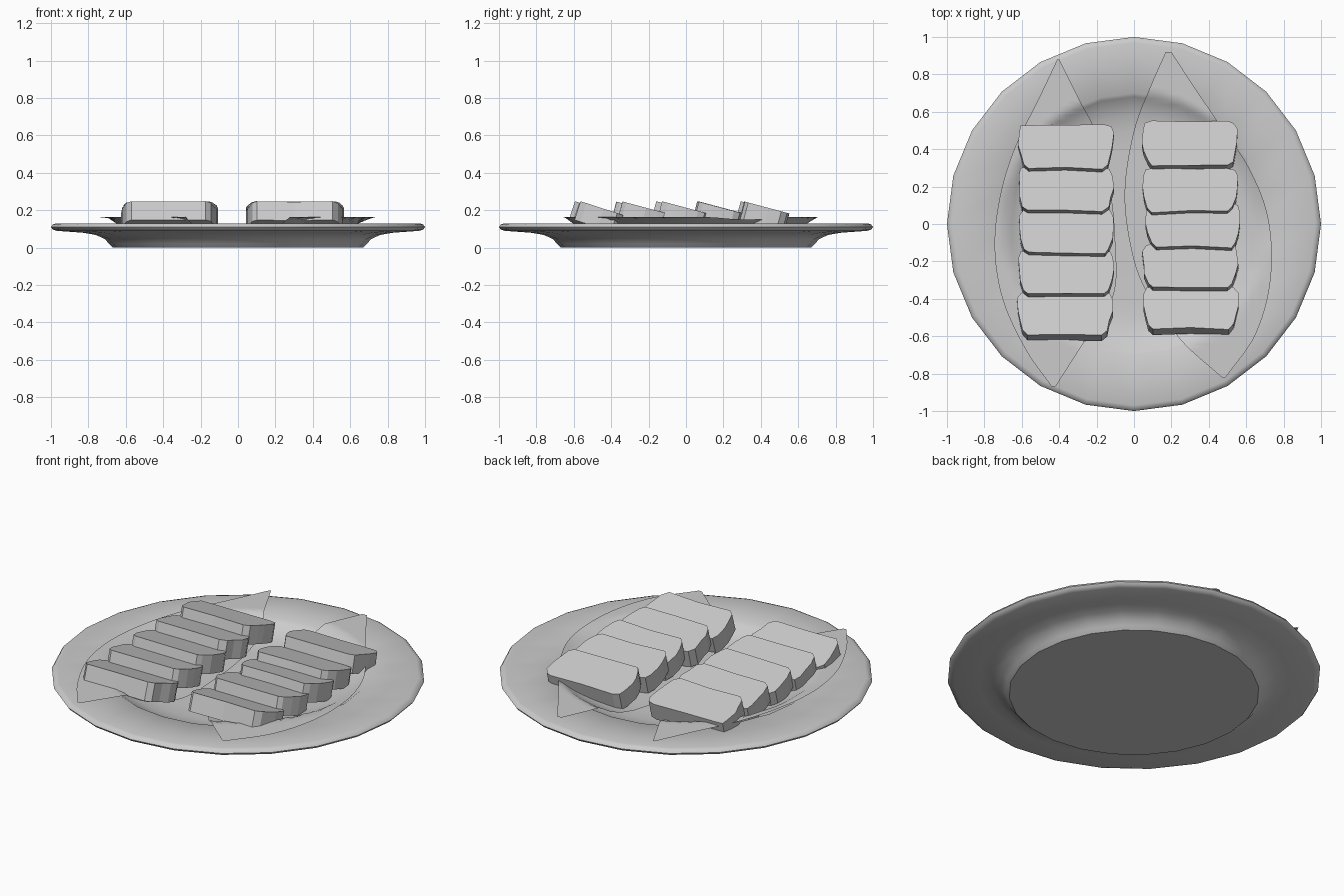
import bpy, bmesh, math, random
from mathutils import Vector, Matrix

random.seed(4)
if "Cube" in bpy.data.objects:
    bpy.data.objects.remove(bpy.data.objects["Cube"], do_unlink=True)

grey = bpy.data.materials.new("plain_grey")
grey.use_nodes = True
grey.diffuse_color = (0.6, 0.6, 0.6, 1)
grey.node_tree.nodes["Principled BSDF"].inputs["Base Color"].default_value = (0.6, 0.6, 0.6, 1)


def finish(bm, name, smooth_angle=None):
    """Turn a bmesh into a named object with the shared material."""
    bmesh.ops.recalc_face_normals(bm, faces=bm.faces)
    mesh = bpy.data.meshes.new(name)
    bm.to_mesh(mesh)
    bm.free()
    mesh.materials.append(grey)
    obj = bpy.data.objects.new(name, mesh)
    bpy.context.collection.objects.link(obj)
    if smooth_angle:
        bpy.ops.object.select_all(action='DESELECT')
        obj.select_set(True)
        bpy.context.view_layer.objects.active = obj
        bpy.ops.object.shade_smooth_by_angle(angle=math.radians(smooth_angle))
    return obj


# Plate: turned profile, upper surface from centre to rim, then the underside
upper = [(0, .05), (.4, .05), (.5, .055), (.58, .068), (.64, .09), (.68, .115), (.7, .13), (.97, .13)]
under = [(.99, .124), (1, .11), (.99, .097), (.97, .09), (.83, .08), (.76, .068),
         (.71, .045), (.69, .02), (.67, 0), (0, 0)]
bm = bmesh.new()
ring = [bm.verts.new((r, 0, z)) for r, z in upper + under]
edges = [bm.edges.new(pair) for pair in zip(ring, ring[1:])]
bmesh.ops.spin(bm, geom=ring + edges, cent=(0, 0, 0), axis=(0, 0, 1),
               angle=math.tau, steps=24, use_duplicate=False)
bmesh.ops.remove_doubles(bm, verts=bm.verts, dist=1e-4)
finish(bm, "plate", 40)


# Leaves: thin sheets draped a little above the plate
def drape(x, y):
    r = math.hypot(x, y)
    for (r0, z0), (r1, z1) in zip(upper, upper[1:]):
        if r <= r1:
            return z0 + (z1 - z0) * (r - r0) / (r1 - r0) + .033
    return upper[-1][1] + .033


def spline(points, t):
    """Point at t (0 to 1) on a smooth curve through the points."""
    p = [Vector(q) for q in points]
    p = [p[0] * 2 - p[1]] + p + [p[-1] * 2 - p[-2]]
    s = t * (len(points) - 1)
    i = min(int(s), len(points) - 2)
    u = s - i
    a, b, c, d = p[i:i + 4]
    return (b * 2 + (c - a) * u + (a * 2 - b * 5 + c * 4 - d) * u ** 2
            + (b * 3 - a - c * 3 + d) * u ** 3) / 2


def leaf(name, left_edge, right_edge, rows=48, cols=14):
    bm = bmesh.new()
    grid = []
    for j in range(rows + 1):
        a, b = spline(left_edge, j / rows), spline(right_edge, j / rows)
        line = [a.lerp(b, i / cols) for i in range(cols + 1)]
        grid.append([bm.verts.new((q.x, q.y, drape(q.x, q.y))) for q in line])
    for low, high in zip(grid, grid[1:]):
        for i in range(cols):
            bm.faces.new((low[i], high[i], high[i + 1], low[i + 1]))
    obj = finish(bm, name, 60)
    if obj.data.polygons[0].normal.z < 0:
        obj.data.flip_normals()


leaf("right_leaf",
     [(-.41, .88), (-.5, .69), (-.64, .4), (-.72, .13), (-.745, -.14), (-.7, -.41), (-.58, -.67), (-.44, -.87)],
     [(-.4, .88), (-.29, .66), (-.21, .5), (-.13, .2), (-.1, -.1), (-.11, -.38), (-.26, -.62), (-.42, -.87)])
leaf("left_leaf",
     [(.17, .92), (.09, .74), (0, .5), (-.05, .18), (-.02, -.11), (.06, -.35), (.25, -.62), (.47, -.82)],
     [(.2, .92), (.33, .72), (.46, .53), (.62, .29), (.72, .02), (.73, -.3), (.65, -.59), (.49, -.82)])

# Slices: tapered slabs leaning back on each other in two columns
half = [(.2, 0), (.228, .025), (.243, .08), (.253, .13), (.253, .2), (.238, .235), (.2, .245)]
outline = half + [(0, .24)] + [(-x, y) for x, y in reversed(half)] + [(0, .004)]


def food_slice(name, x, y, tilt=15, thick=.105):
    bm = bmesh.new()
    wob = [(px + random.uniform(-.006, .006), py + random.uniform(-.005, .005)) for px, py in outline]
    face = bm.faces.new([bm.verts.new((px, py, 0)) for px, py in wob])
    out = bmesh.ops.extrude_face_region(bm, geom=[face])
    moved = [v for v in out["geom"] if isinstance(v, bmesh.types.BMVert)]
    bmesh.ops.translate(bm, verts=moved, vec=(0, 0, -thick))
    turn = Matrix.Rotation(math.radians(-tilt), 4, 'X')
    bm.transform(Matrix.Translation((x, y, .247)) @ turn)
    finish(bm, name)


columns = {
    "right": [(-.37, -.59), (-.365, -.375), (-.36, -.155), (-.365, .07), (-.365, .295)],
    "left": [(.3, -.56), (.3, -.34), (.317, -.125), (.3, .065), (.297, .312)],
}
for side, places in columns.items():
    for n, (x, y) in enumerate(places, 1):
        food_slice(f"{side}_slice_{n}", x, y, 18 if n == 1 else 15)
